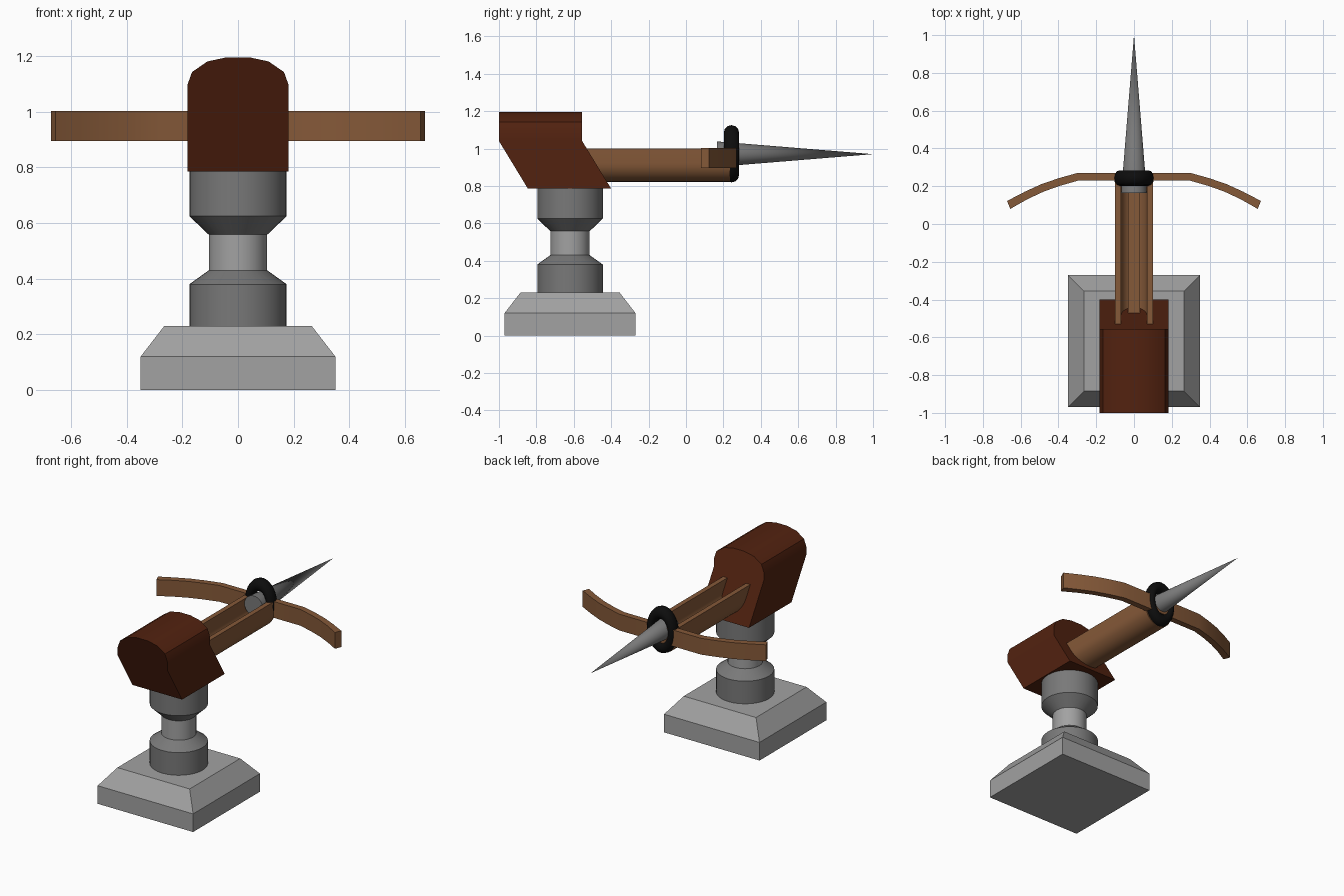
import bpy, bmesh, math
from mathutils import Matrix, Vector

cube = bpy.data.objects.get("Cube")
if cube:
    bpy.data.objects.remove(cube, do_unlink=True)


def material(name, colour):
    m = bpy.data.materials.new(name)
    m.use_nodes = True
    m.diffuse_color = (*colour, 1)
    m.node_tree.nodes["Principled BSDF"].inputs["Base Color"].default_value = (*colour, 1)
    return m


stone = material("light grey stone", (0.36, 0.36, 0.36))
iron = material("dark grey iron", (0.19, 0.19, 0.19))
wood = material("brown wood", (0.235, 0.1, 0.04))
dark_wood = material("dark brown wood", (0.085, 0.016, 0.005))
black = material("black binding", (0.004, 0.004, 0.004))


def finish(name, bm, mat, smooth=None):
    bmesh.ops.recalc_face_normals(bm, faces=bm.faces)
    mesh = bpy.data.meshes.new(name)
    bm.to_mesh(mesh)
    bm.free()
    mesh.materials.append(mat)
    ob = bpy.data.objects.new(name, mesh)
    bpy.context.collection.objects.link(ob)
    if smooth:
        bpy.ops.object.select_all(action='DESELECT')
        ob.select_set(True)
        bpy.context.view_layer.objects.active = ob
        bpy.ops.object.shade_smooth_by_angle(angle=math.radians(smooth))
    return ob


def prism(name, start, end, mat, smooth=None):
    """Join two matching outlines with side faces and end caps."""
    bm = bmesh.new()
    a = [bm.verts.new(p) for p in start]
    b = [bm.verts.new(p) for p in end]
    bm.faces.new(a)
    bm.faces.new(b[::-1])
    n = len(a)
    for i in range(n):
        j = (i + 1) % n
        bm.faces.new((a[i], b[i], b[j], a[j]))
    return finish(name, bm, mat, smooth)


def lathe(name, profile, y, mat, sides=32):
    """Stack of rings around a vertical axis."""
    bm = bmesh.new()
    rings = []
    for r, z in profile:
        rings.append([bm.verts.new((r * math.cos(t), y + r * math.sin(t), z))
                      for t in (2 * math.pi * i / sides for i in range(sides))])
    for low, high in zip(rings, rings[1:]):
        for i in range(sides):
            j = (i + 1) % sides
            bm.faces.new((low[i], low[j], high[j], high[i]))
    bm.faces.new(rings[0][::-1])
    bm.faces.new(rings[-1])
    return finish(name, bm, mat, 25)


BASE_Y = -0.62

# Square plinth with chamfered top
bm = bmesh.new()
rings = []
for h, z in ((0.35, 0), (0.35, 0.12), (0.265, 0.23)):
    rings.append([bm.verts.new((sx * h, BASE_Y + sy * h, z))
                  for sx, sy in ((-1, -1), (1, -1), (1, 1), (-1, 1))])
for low, high in zip(rings, rings[1:]):
    for i in range(4):
        j = (i + 1) % 4
        bm.faces.new((low[i], low[j], high[j], high[i]))
bm.faces.new(rings[0][::-1])
bm.faces.new(rings[-1])
finish("plinth", bm, stone)

# Turned pedestal and swivel neck
lathe("lower_collar", [(0.175, 0.22), (0.175, 0.38), (0.105, 0.43)], BASE_Y, iron)
lathe("swivel_neck", [(0.105, 0.42), (0.105, 0.57)], BASE_Y, stone)
lathe("upper_cup", [(0.105, 0.558), (0.175, 0.625), (0.175, 0.79)], BASE_Y, iron)

# Rounded housing whose lower half leans forward along the shot
half = [(0.182, 0.785), (0.182, 1.04), (0.182, 1.095), (0.165, 1.142), (0.11, 1.18), (0.04, 1.195)]
section = half + [(-x, z) for x, z in reversed(half)]


def lean(z):
    return 0.155 * max(0, (1.04 - z) / 0.255)


prism("housing", [(x, -1 + lean(z), z) for x, z in section],
      [(x, -0.555 + lean(z), z) for x, z in section], dark_wood, 32)

# U-shaped trough
MID_Z, OUT_R, IN_R, RIM_Z = 0.922, 0.1, 0.068, 1.0
arc = [math.pi + math.pi * i / 16 for i in range(17)]
outer = [(OUT_R * math.cos(t), MID_Z + OUT_R * math.sin(t)) for t in arc]
inner = [(IN_R * math.cos(t), MID_Z + IN_R * math.sin(t)) for t in arc]
trough = ([(-OUT_R, RIM_Z)] + outer + [(OUT_R, RIM_Z), (IN_R, RIM_Z)]
          + inner[::-1] + [(-IN_R, RIM_Z)])
prism("trough", [(x, -0.58, z) for x, z in trough],
      [(x, 0.235, z) for x, z in trough], wood, 30)

# Guide rail along the trough floor
rail = [(-0.033, 0.845), (0.033, 0.845), (0.033, 0.902), (-0.033, 0.902)]
prism("guide_rail", [(x, -0.56, z) for x, z in rail],
      [(x, 0.235, z) for x, z in rail], wood)

# Bow: straight middle, limbs sweeping back
right_edge = [(0.3, 0.27), (0.4, 0.242), (0.49, 0.211), (0.58, 0.17), (0.672, 0.122)]
back_edge = [(0.655, 0.08), (0.565, 0.131), (0.477, 0.172), (0.39, 0.203), (0.295, 0.23)]
side = right_edge + back_edge
bow = side + [(-x, y) for x, y in reversed(side)]
prism("bow", [(x, y, 0.895) for x, y in bow], [(x, y, 1.003) for x, y in bow], wood, 20)

# Long pointed bolt
bm = bmesh.new()
bmesh.ops.create_cone(bm, cap_ends=True, segments=32, radius1=0.068, radius2=0, depth=0.835)
bmesh.ops.transform(bm, verts=bm.verts, matrix=Matrix.Translation(Vector((0, 0.5825, 0.97)))
                    @ Matrix.Rotation(-math.pi / 2, 4, 'X'))
finish("bolt", bm, iron, 30)

# Oval binding ring
bpy.ops.mesh.primitive_torus_add(major_radius=0.112, minor_radius=0.041, major_segments=32,
                                 minor_segments=12, location=(0, 0.243, 0.972),
                                 rotation=(math.pi / 2, 0, 0))
ring = bpy.context.object
ring.name = "binding_ring"
ring.scale.x = 0.69
ring.data.materials.append(black)
bpy.ops.object.shade_smooth_by_angle(angle=math.radians(40))
